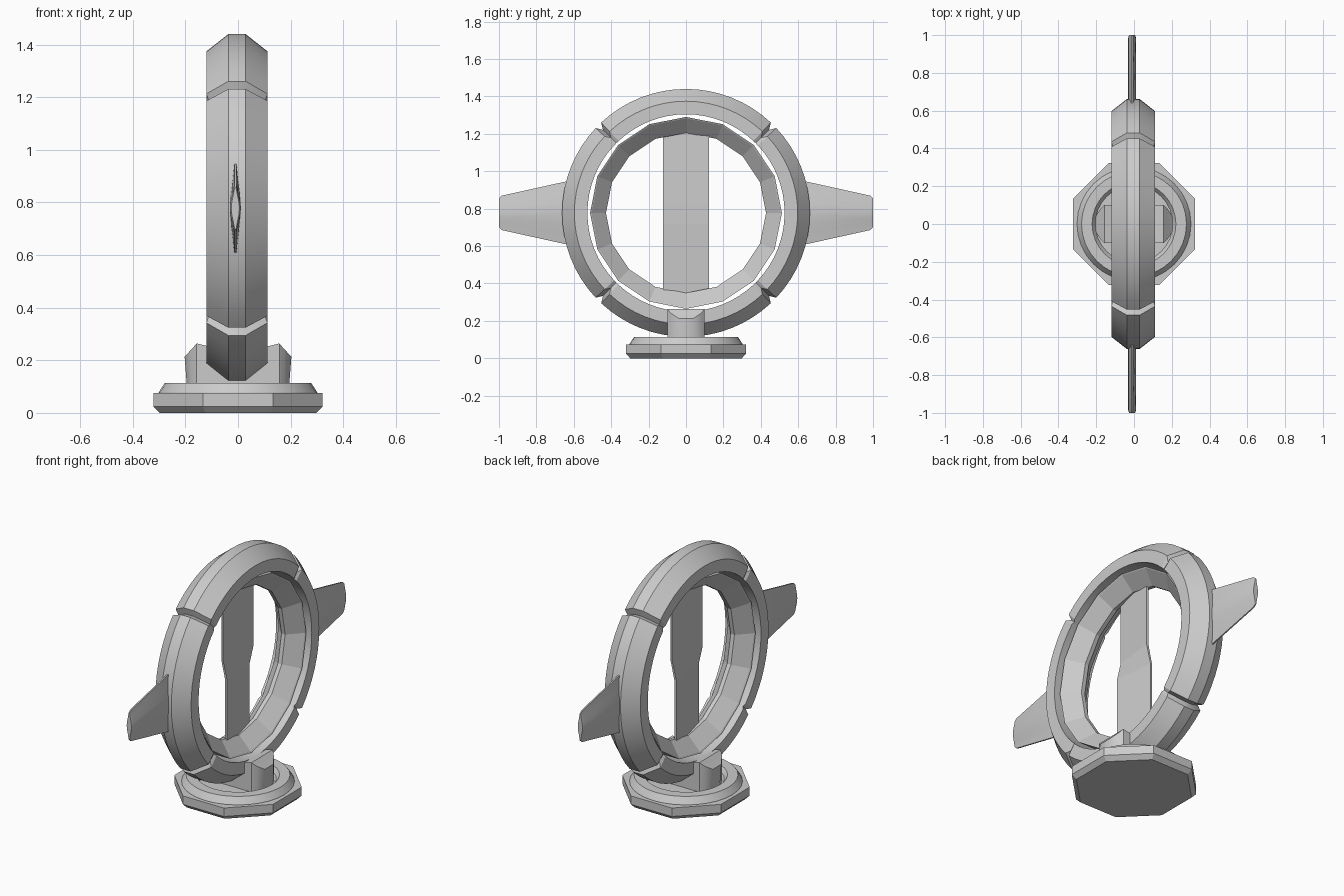
import bpy, bmesh, math

if "Cube" in bpy.data.objects:
    bpy.data.objects.remove(bpy.data.objects["Cube"])

CX, CZ = -0.004, 0.7775          # centre of the ring in x and z

grey = bpy.data.materials.new("light_grey")
grey.diffuse_color = (0.6, 0.6, 0.6, 1)
grey.use_nodes = True
grey.node_tree.nodes["Principled BSDF"].inputs["Base Color"].default_value = grey.diffuse_color


def loft(name, sections, closed=False, angle=28):
    """Join closed cross-sections into a skin; cap the ends or close the loop."""
    bm = bmesh.new()
    rows = [[bm.verts.new(p) for p in s] for s in sections]
    n, m = len(rows), len(rows[0])
    for i in range(n if closed else n - 1):
        a, b = rows[i], rows[(i + 1) % n]
        for j in range(m):
            k = (j + 1) % m
            bm.faces.new((a[j], a[k], b[k], b[j]))
    if not closed:
        bm.faces.new(rows[0][::-1])
        bm.faces.new(rows[-1])
    bmesh.ops.recalc_face_normals(bm, faces=bm.faces)
    mesh = bpy.data.meshes.new(name)
    bm.to_mesh(mesh)
    bm.free()
    mesh.materials.append(grey)
    ob = bpy.data.objects.new(name, mesh)
    bpy.context.collection.objects.link(ob)
    bpy.ops.object.select_all(action='DESELECT')
    bpy.context.view_layer.objects.active = ob
    ob.select_set(True)
    if angle:
        bpy.ops.object.shade_smooth_by_angle(angle=math.radians(angle))
    return ob


def around_x(profile, a):
    """Place an (x, radius) profile at angle a around the ring axis."""
    return [(CX + x, r * math.sin(a), CZ + r * math.cos(a)) for x, r in profile]


def polygon(r, z, n, turn=0.0):
    return [(r * math.cos(math.tau * i / n + turn), r * math.sin(math.tau * i / n + turn), z)
            for i in range(n)]


# Main ring with four grooves on the diagonals
full = [(-0.033, 0.6625), (0.033, 0.6625), (0.116, 0.597), (0.116, 0.527),
        (-0.116, 0.527), (-0.116, 0.597)]
groove = [(-0.028, 0.628), (0.028, 0.628), (0.104, 0.568), (0.108, 0.527),
          (-0.108, 0.527), (-0.104, 0.568)]
sections = []
for q in range(4):
    start = 45 + 90 * q
    sections.append(around_x(groove, math.radians(start)))
    for i in range(17):
        sections.append(around_x(full, math.radians(start + 1.8 + 86.4 * i / 16)))
loft("main_ring", sections, closed=True)

# Faceted inner ring with a ridge pointing inward
inner = [(-0.09, 0.513), (0.09, 0.513), (0.085, 0.505), (0.012, 0.428), (-0.012, 0.428), (-0.085, 0.505)]
loft("inner_ring", [around_x(inner, math.tau * i / 16) for i in range(16)], closed=True, angle=0)

# Thin upright blade, its halves twisted opposite ways
blade = []
for z, deg in ((0.35, 6), (0.72, 6), (0.83, -6), (1.205, -6)):
    a = math.radians(deg)
    blade.append([(CX + u * math.cos(a) - v * math.sin(a), u * math.sin(a) + v * math.cos(a), z)
                  for u, v in ((-0.006, -0.124), (0.006, -0.124), (0.006, 0.124), (-0.006, 0.124))])
loft("centre_blade", blade, angle=0)

# Side fins with a lens-shaped section
half = [(0.004, 1.0), (0.011, 0.62), (0.018, 0.3), (0.021, 0.0), (0.018, -0.3), (0.011, -0.62), (0.004, -1.0)]
lens = half + [(-x, z) for x, z in half[::-1]]
for side, label in ((-1, "front"), (1, "back")):
    loft(label + "_fin", [[(CX - 0.006 + x * w, side * y, CZ + z * h) for x, z in lens]
                          for y, h, w in ((0.60, 0.177, 1), (0.985, 0.092, 1), (1.0, 0.078, 0.75))],
         angle=40)

# Octagonal foot with a chamfered underside
k = 1 / math.cos(math.pi / 8)
loft("foot_plate", [polygon(r * k, z, 8, math.pi / 8)
                    for r, z in ((0.298, 0), (0.322, 0.025), (0.322, 0.075))], angle=0)

# Round tray with a shallow recess
loft("round_tray", [polygon(r, z, 32) for r, z in
                    ((0.302, 0.07), (0.302, 0.077), (0.278, 0.114), (0.222, 0.114), (0.205, 0.09))])

# Cradle posts gripping the ring on both sides
post = [(0.0, 1.0, 0.13), (0.10, 1.0, 0.25), (0.157, 1.0, 0.264), (0.178, 0.8, 0.24), (0.203, 0.4, 0.214)]
for side, label in ((-1, "left"), (1, "right")):
    rows = []
    for x, w, z in post:
        low = min(x, 0.193)
        rows.append([(side * low, -0.1 * w, 0.085), (side * low, 0.1 * w, 0.085),
                     (side * x, 0.1 * w, z), (side * x, -0.1 * w, z)])
    loft(label + "_cradle_post", rows)
